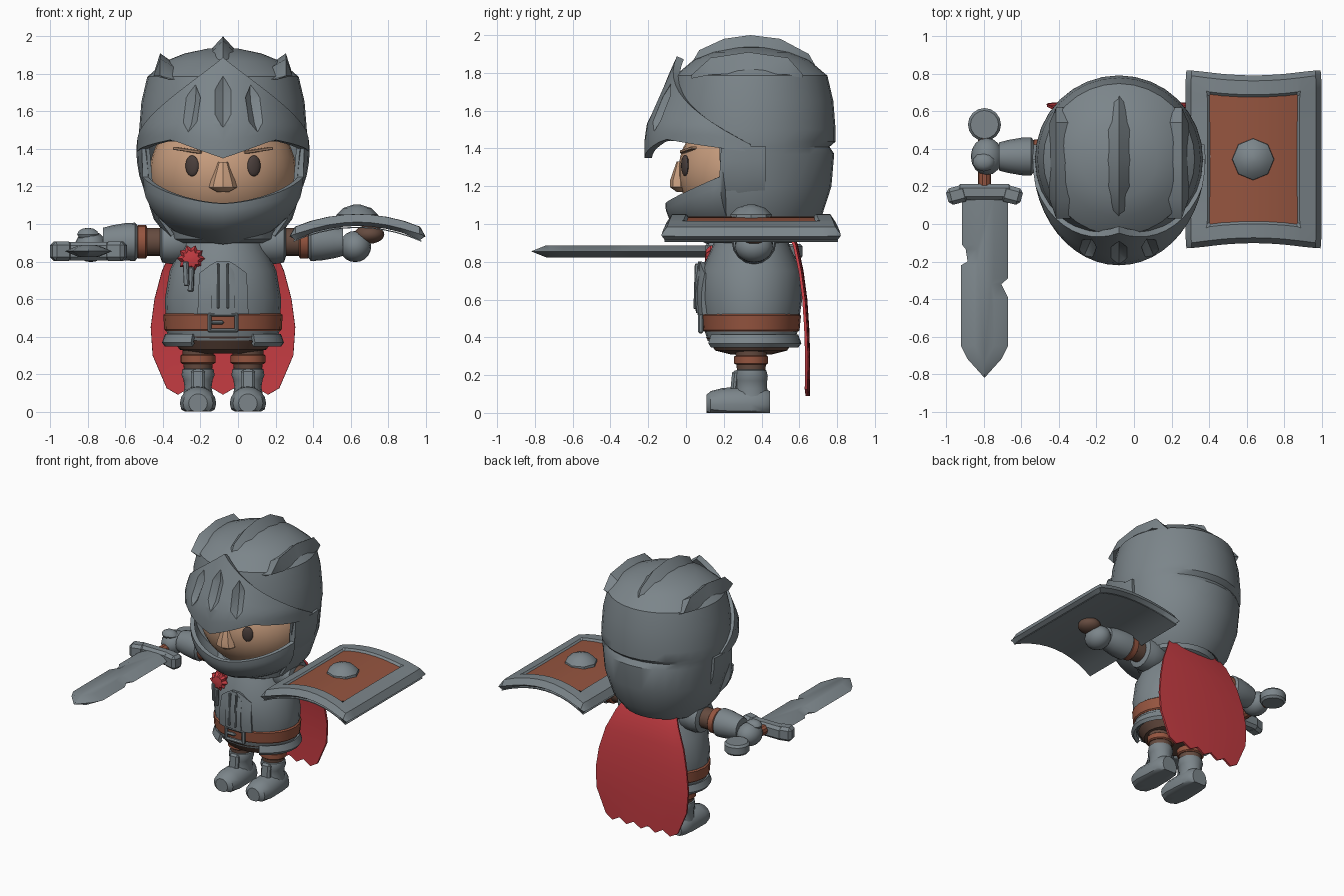
import bpy, bmesh
from math import sin, cos, pi, radians
from mathutils import Vector

if "Cube" in bpy.data.objects:
    bpy.data.objects.remove(bpy.data.objects["Cube"])

CX, CY = -0.08, 0.345          # body axis
PARTS = []


def material(name, rgb):
    m = bpy.data.materials.new(name)
    m.use_nodes = True
    m.diffuse_color = (*rgb, 1)
    m.node_tree.nodes["Principled BSDF"].inputs["Base Color"].default_value = (*rgb, 1)
    return m


STEEL = material("steel grey", (0.2, 0.235, 0.255))
LEATHER = material("tan leather", (0.3, 0.09, 0.05))
CLOTH = material("dark brown cloth", (0.13, 0.07, 0.05))
RED = material("red cloth", (0.56, 0.045, 0.055))
SKIN = material("skin", (0.58, 0.34, 0.21))
EYE = material("eye brown", (0.07, 0.05, 0.045))


def finish(name, bm, mat, loc=(0, 0, 0), rot=(0, 0, 0), thick=0):
    bmesh.ops.recalc_face_normals(bm, faces=bm.faces[:])
    me = bpy.data.meshes.new(name)
    bm.to_mesh(me)
    bm.free()
    me.materials.append(mat)
    ob = bpy.data.objects.new(name, me)
    ob.location, ob.rotation_euler = loc, rot
    bpy.context.scene.collection.objects.link(ob)
    if thick:
        s = ob.modifiers.new("thickness", "SOLIDIFY")
        s.thickness, s.offset = thick, 0
    PARTS.append(ob)
    return ob


def grid(name, us, vs, fn, mat, thick=0, drop=None):
    """Sheet through fn(u, v); drop removes faces by their centre."""
    bm = bmesh.new()
    rows = [[bm.verts.new(fn(u, v)) for u in us] for v in vs]
    for a, b in zip(rows, rows[1:]):
        for i in range(len(us) - 1):
            bm.faces.new((a[i], a[i + 1], b[i + 1], b[i]))
    bmesh.ops.remove_doubles(bm, verts=bm.verts[:], dist=0.0005)
    if drop:
        gone = [f for f in bm.faces if drop(f.calc_center_median())]
        bmesh.ops.delete(bm, geom=gone, context="FACES")
    return finish(name, bm, mat, thick=thick)


def loft(name, axis, rings, mat, loc=(CX, CY, 0), n=16, rot=(0, 0, 0), floor=None, star=1):
    """Capped stack of ellipses (position, radius, radius) along an axis."""
    bm = bmesh.new()
    loops = []
    for t, ra, rb in rings:
        loop = []
        for i in range(n):
            k = star if i % 2 else 1
            p, q = ra * k * cos(2 * pi * i / n), rb * k * sin(2 * pi * i / n)
            co = Vector({"X": (t, p, q), "Y": (p, t, q), "Z": (p, q, t)}[axis])
            if floor is not None:
                co.z = max(co.z, floor)
            loop.append(bm.verts.new(co))
        loops.append(loop)
    for a, b in zip(loops, loops[1:]):
        for i in range(n):
            bm.faces.new((a[i], a[i - 1], b[i - 1], b[i]))
    bm.faces.new(loops[0])
    bm.faces.new(loops[-1])
    return finish(name, bm, mat, loc=loc, rot=rot)


def ball(name, loc, size, mat, rot=(0, 0, 0), n=16):
    bm = bmesh.new()
    bmesh.ops.create_uvsphere(bm, u_segments=n, v_segments=max(6, n * 2 // 3), radius=1)
    bmesh.ops.scale(bm, vec=size, verts=bm.verts[:])
    return finish(name, bm, mat, loc=loc, rot=rot)


def box(name, loc, size, mat, rot=(0, 0, 0), bevel=0.008):
    bm = bmesh.new()
    bmesh.ops.create_cube(bm, size=1)
    bmesh.ops.scale(bm, vec=size, verts=bm.verts[:])
    bmesh.ops.bevel(bm, geom=bm.edges[:], offset=bevel, segments=1, affect="EDGES")
    return finish(name, bm, mat, loc=loc, rot=rot)


def steps(a, b, n):
    return [a + (b - a) * i / n for i in range(n + 1)]


def around(a, rx, ry, z):
    return (CX + rx * sin(a), CY - ry * cos(a), z)


# Helmet shell with open face and a notch across the back
def shell_point(a, ring):
    z, r = ring
    if z == 1.41:
        r -= 0.06 * max(0, -cos(a) - 0.5)
    return around(a, r, r, z)


SHELL = [(0.94, 0.29), (1.03, 0.36), (1.2, 0.415), (1.37, 0.43), (1.41, 0.435), (1.44, 0.438), (1.5, 0.437),
         (1.65, 0.425), (1.78, 0.395), (1.86, 0.3), (1.9, 0.2), (1.925, 0.08), (1.93, 0)]
grid("helmet_shell", steps(-pi, pi, 32), SHELL, shell_point, STEEL, thick=0.02,
     drop=lambda c: c.z < 1.43 and c.y < CY - 0.14)


# Visor: wraparound plate with pointed top and three grooves
def visor_radii(z):
    f = max(0, z - 1.5) / 0.38
    return 0.44 - 0.1 * f, 0.545 - 0.17 * f


def visor_point(a, t):
    s = abs(a) / (pi / 2)
    low = 1.35 + 0.1 * min(1, s / 0.4) - 0.07 * max(0, s - 0.4) / 0.6
    z = low + (1.88 - 0.46 * s - low) * t
    return around(a, *visor_radii(z), z)


visor = grid("visor", steps(-pi / 2, pi / 2, 24), steps(0, 1, 6), visor_point, STEEL, thick=0.04)
cutters = []
for deg, z in ((-23, 1.61), (0, 1.65), (23, 1.61)):
    a = radians(deg)
    rx, ry = visor_radii(z)
    c = loft("groove_cutter", "Z", [(-0.15, 0.002, 0.002), (-0.07, 0.045, 0.032), (0.07, 0.045, 0.032),
             (0.15, 0.002, 0.002)], STEEL, around(a, rx + 0.02, ry + 0.02, z), 4, (radians(-24), 0, a))
    c.hide_render = True
    cutters.append(c)
    cut = visor.modifiers.new("groove", "BOOLEAN")
    cut.operation, cut.object = "DIFFERENCE", c


# Jaw guard: bowl under the face, rising to upright cheek plates
def jaw_point(a, t):
    s = abs(a) / (pi / 2)
    low = 0.905 + 0.05 * s
    r = 1 - 0.5 * (1 - t) ** 2.4
    high = 1.11 + 0.14 * (s / 0.75) ** 1.6 if s < 0.76 else 1.41
    return around(a, 0.447 * r, 0.44 * r, low + (high - low) * t)


JAW_HALF = steps(0, 1.18, 10) + [1.21, 1.4, pi / 2, 1.75]
grid("jaw_guard", [-a for a in JAW_HALF[:0:-1]] + JAW_HALF, steps(0, 1, 6), jaw_point, STEEL, thick=0.03)


# Crest fins: triangular ridges from front to back, leaning outward at the sides
def fin(name, x, lean, path, width):
    bm = bmesh.new()
    rows = []
    for y, base, top in path:
        w = width * (0.15 if (y, base, top) in (path[0], path[-1]) else 1)
        rows.append([bm.verts.new(p) for p in ((x - w, y, base), (x + lean, y, top), (x + w, y, base))])
    for a, b in zip(rows, rows[1:]):
        for i in range(3):
            bm.faces.new((a[i], a[i - 1], b[i - 1], b[i]))
    bm.faces.new(rows[0])
    bm.faces.new(rows[-1])
    finish(name, bm, STEEL)


fin("crest_middle", CX, 0, [(0.0, 1.73, 1.8), (0.07, 1.77, 1.92), (0.2, 1.86, 1.98), (0.34, 1.88, 2.0),
    (0.5, 1.86, 1.98), (0.65, 1.76, 1.9), (0.74, 1.66, 1.74)], 0.11)
for side, word in ((-1, "right"), (1, "left")):
    fin("crest_" + word, CX + side * 0.275, side * 0.06, [(0.03, 1.77, 1.79), (0.13, 1.79, 1.88),
        (0.33, 1.8, 1.91), (0.54, 1.79, 1.88), (0.62, 1.77, 1.79)], 0.095)
    # Eyes and brows
    ball("eye_" + word, (CX + side * 0.165, -0.005, 1.31), (0.038, 0.016, 0.056), EYE, (0, 0, side * 0.4))
    box("brow_" + word, (CX + side * 0.19, 0.012, 1.393), (0.16, 0.03, 0.016), SKIN,
        (0, side * -0.14, side * 0.42), 0.004)

# Face
ball("face", (CX, 0.33, 1.28), (0.39, 0.37, 0.34), SKIN, n=32)
loft("nose", "Z", [(1.17, 0.03, 0.02), (1.195, 0.075, 0.055), (1.23, 0.065, 0.055), (1.33, 0.028, 0.02)],
     SKIN, (CX, -0.03, 0), 8)

# Torso, collar, belt and skirt
loft("torso", "Z", [(0.38, 0.28, 0.23), (0.43, 0.303, 0.245), (0.6, 0.31, 0.27), (0.75, 0.285, 0.265),
     (0.87, 0.23, 0.21), (0.95, 0.2, 0.18)], STEEL, n=24)
loft("collar", "Z", [(0.9, 0.24, 0.22), (0.92, 0.28, 0.26), (0.97, 0.29, 0.27), (1.0, 0.26, 0.24)], STEEL, n=24)
loft("trunks", "Z", [(0.31, 0.13, 0.11), (0.33, 0.23, 0.19), (0.4, 0.285, 0.24)], CLOTH, n=24)
loft("belt", "Z", [(0.43, 0.305, 0.248), (0.438, 0.313, 0.256), (0.515, 0.318, 0.264), (0.523, 0.308, 0.256)], LEATHER, n=24)
grid("skirt", steps(0.55, 2 * pi - 0.55, 24), [(0.355, 0.3), (0.37, 0.313), (0.41, 0.297)],
     lambda a, v: around(a, v[1], v[1] - 0.06, v[0]), STEEL, thick=0.026)

# Layered breastplate with centre ribs, following the chest curve
for name, span, low, top, r in (("breastplate", 0.44, 0.52, 0.8, 0.272), ("breastplate_centre", 0.2, 0.53, 0.8, 0.28)):
    grid(name, steps(-span, span, 8), steps(0, 1, 5), lambda a, t: around(
        a, r + 0.035 - 0.03 * t * t, r + 0.012 * sin(pi * t) - 0.012 * t,
        low + (top - 0.09 * max(0, abs(a) / span - 0.3) - low) * t), STEEL, thick=0.025)
for side in (-1, 1):
    box("breast_rib", (CX + side * 0.026, 0.053, 0.67), (0.014, 0.02, 0.24), STEEL, (-0.03, 0, 0), 0.004)

# Buckle: frame of four bars and a prong
for dz in (-0.043, 0.043):
    box("buckle_bar", (CX, 0.078, 0.475 + dz), (0.165, 0.03, 0.022), STEEL)
for dx in (-0.072, 0.072):
    box("buckle_side", (CX + dx, 0.078, 0.475), (0.022, 0.03, 0.1), STEEL)
box("buckle_prong", (CX - 0.03, 0.078, 0.475), (0.07, 0.026, 0.02), STEEL)

# Rosette with ribbon tails
loft("rosette", "Y", [(0.17, 0.066, 0.066), (0.13, 0.075, 0.075), (0.105, 0.05, 0.05), (0.1, 0.015, 0.015)],
     RED, (-0.25, 0, 0.815), 20, star=0.76)
for dx, dz in ((-0.014, 0), (0.012, -0.03)):
    box("ribbon_tail", (-0.262 + dx, 0.105, 0.735 + dz), (0.03, 0.02, 0.13), STEEL, (0, dx * 4, -0.5), 0.005)

# Limbs
for side, word in ((-1, "right"), (1, "left")):
    leg = (CX + side * 0.133, CY, 0)
    loft("trouser_" + word, "Z", [(0.18, 0.07, 0.07), (0.27, 0.08, 0.08), (0.38, 0.085, 0.085)], CLOTH, leg)
    loft("knee_band_" + word, "Z", [(0.255, 0.085, 0.08), (0.262, 0.094, 0.09), (0.298, 0.094, 0.09),
         (0.305, 0.085, 0.08)], LEATHER, leg)
    loft("boot_shaft_" + word, "Z", [(0.06, 0.085, 0.095), (0.13, 0.072, 0.085), (0.17, 0.078, 0.085),
         (0.195, 0.088, 0.088), (0.225, 0.083, 0.08), (0.235, 0.065, 0.065)], STEEL, leg)
    loft("boot_foot_" + word, "Y", [(-0.237, 0.05, 0.05), (-0.215, 0.08, 0.07), (-0.15, 0.097, 0.087),
         (0, 0.09, 0.095), (0.07, 0.085, 0.085), (0.1, 0.06, 0.07)], STEEL, (leg[0], CY, 0.045), floor=-0.045)
    box("shin_plate_" + word, (leg[0], CY - 0.085, 0.17), (0.075, 0.04, 0.11), STEEL, (-0.1, 0, 0), 0.014)

    def sleeve(name, rings, mat):
        loft(name + "_" + word, "X", [(side * t, r, r) for t, r in rings], mat, (CX, 0.36, 0.905))

    sleeve("pauldron", [(0.16, 0.09), (0.2, 0.115), (0.28, 0.118), (0.325, 0.11), (0.335, 0.08)], STEEL)
    sleeve("arm", [(0.2, 0.075), (0.48, 0.075)], CLOTH)
    sleeve("arm_band", [(0.405, 0.08), (0.412, 0.09), (0.452, 0.09), (0.46, 0.08)], LEATHER)
    sleeve("gauntlet", [(0.455, 0.085), (0.468, 0.102), (0.52, 0.1), (0.59, 0.088), (0.64, 0.075)], STEEL)
    ball("fist_" + word, (CX + side * 0.705, 0.36, 0.88), (0.085, 0.1, 0.083), STEEL)
ball("thumb_right", (-0.8, 0.33, 0.945), (0.06, 0.05, 0.035), STEEL, n=10)
ball("shield_strap", (0.7, 0.36, 0.945), (0.08, 0.08, 0.05), CLOTH)

# Cape with ragged hem
CAPE = [(0.96, 0.22, 0.55), (0.89, 0.26, 0.585), (0.75, 0.325, 0.615), (0.6, 0.365, 0.635), (0.45, 0.385, 0.645),
        (0.3, 0.375, 0.65), (0.09, 0.3, 0.648)]


def cape_point(u, row):
    z, w, y = row
    hem = 0.035 * (1 + cos(5 * pi * (u + 0.2))) / 2 if z == 0.09 else 0
    return (CX + w * u, y - 0.012 * u * u, z + hem)


grid("cape", steps(-1, 1, 10), CAPE, cape_point, RED, thick=0.015)


# Arched shield with raised rim, inlaid panel, smooth back and boss
def shield_point(u, v):
    m = max(abs(u) / 0.7, abs(v) / 0.8)
    lift = 0.012 if m < 1 else (0.0 if max(abs(u), abs(v)) == 1 else 0.035)
    return (0.637 + 0.345 * u, 0.345 + v * (0.43 + 0.035 * u * u), 1.0 - 0.075 * u * u + lift)


half_u, half_v = [0.2, 0.45, 0.67, 0.72, 0.93, 1], [0.4, 0.77, 0.82, 0.95, 1]
grid("shield", [-u for u in half_u[::-1]] + [0] + half_u, [-v for v in half_v[::-1]] + [0] + half_v,
     shield_point, STEEL, thick=0.04)
for name, w, h, z, mat in (("shield_panel", 0.69, 0.79, 1.036, LEATHER), ("shield_back", 0.99, 0.99, 0.982, STEEL)):
    grid(name, steps(-w, w, 10), steps(-h, h, 2),
         lambda u, v: (*shield_point(u, v)[:2], z - 0.075 * u * u), mat, thick=0.006)
loft("shield_boss", "Z", [(1.01, 0.115, 0.115), (1.05, 0.11, 0.11), (1.085, 0.075, 0.075), (1.103, 0.02, 0.02)],
     STEEL, (0.635, 0.345, 0), 8)

# Sword: notched blade with bevelled edges, guard, grip and round pommel
EDGE = [(-0.12, 0.14), (-0.12, -0.11), (-0.1, -0.135), (-0.09, -0.2), (-0.125, -0.22), (-0.125, -0.65), (-0.09, -0.72),
        (0, -0.82), (0.09, -0.72), (0.125, -0.65), (0.125, -0.39), (0.09, -0.32), (0.125, -0.29), (0.125, 0.14)]
bm = bmesh.new()
rim = [bm.verts.new((x, y, 0)) for x, y in EDGE]
for z in (-0.032, 0.032):
    face = [bm.verts.new((x * 0.4, max(y, -0.74), z)) for x, y in EDGE]
    for i in range(len(EDGE)):
        bm.faces.new((rim[i], rim[i - 1], face[i - 1], face[i]))
    bm.faces.new(face)
finish("sword_blade", bm, STEEL, loc=(-0.797, 0, 0.855))
box("sword_guard", (-0.797, 0.17, 0.855), (0.3, 0.085, 0.1), STEEL, bevel=0.02)
for side in (-1, 1):
    box("guard_end", (-0.797 + side * 0.145, 0.155, 0.855), (0.11, 0.09, 0.104), STEEL, (0, 0, side * -0.25), 0.02)
loft("sword_grip", "Y", [(0.18, 0.035, 0.035), (0.48, 0.035, 0.035)], LEATHER, (-0.797, 0, 0.86), 10)
loft("pommel", "Z", [(0.815, 0.075, 0.075), (0.83, 0.088, 0.088), (0.88, 0.088, 0.088), (0.895, 0.075, 0.075)],
     STEEL, (-0.797, 0.53, 0), 16)

# Bake modifiers, drop cutters, and smooth everything but sharp edges
bpy.context.view_layer.update()
graph = bpy.context.evaluated_depsgraph_get()
baked = [(ob, bpy.data.meshes.new_from_object(ob.evaluated_get(graph))) for ob in PARTS if ob not in cutters]
for ob, mesh in baked:
    ob.modifiers.clear()
    ob.data = mesh
    mesh.polygons.foreach_set("use_smooth", [True] * len(mesh.polygons))
    mesh.set_sharp_from_angle(angle=radians(35))
for c in cutters:
    bpy.data.objects.remove(c)
